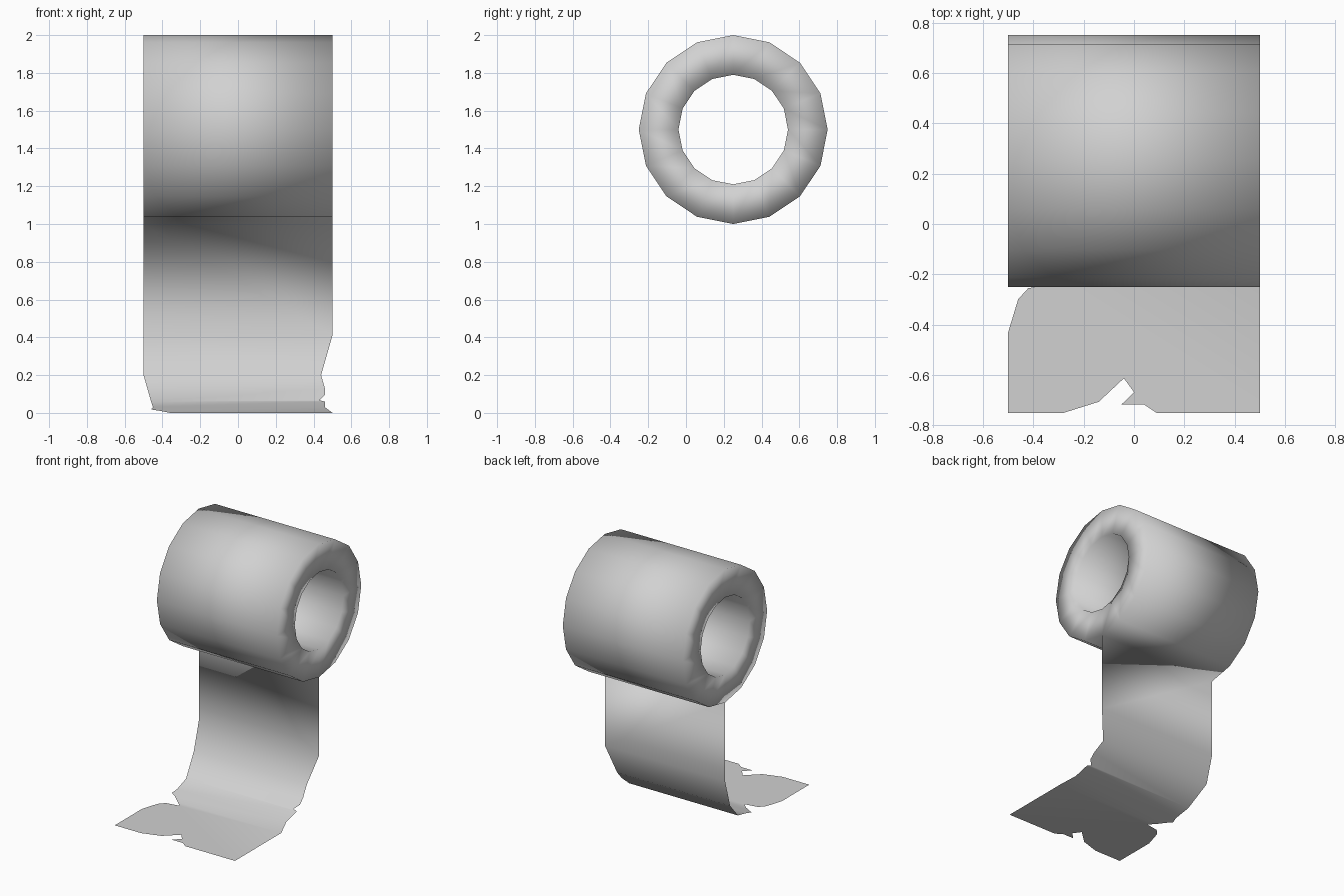
import bpy
import bmesh
from math import pi
from mathutils import Vector

cube = bpy.data.objects.get("Cube")
if cube:
    bpy.data.objects.remove(cube, do_unlink=True)

HALF_WIDTH = 0.5
CENTRE = Vector((0, 0.25, 1.5))
OUTER, INNER, SIDES = 0.5, 0.29, 16

paper = bpy.data.materials.new("paper_grey")
paper.use_nodes = True
paper.diffuse_color = (0.64, 0.64, 0.64, 1)
paper.node_tree.nodes["Principled BSDF"].inputs["Base Color"].default_value = paper.diffuse_color


def add_roll(bm):
    """Hollow roll: a rectangular section spun around the x axis."""
    section = [(-HALF_WIDTH, OUTER), (HALF_WIDTH, OUTER),
               (HALF_WIDTH, INNER), (-HALF_WIDTH, INNER)]
    verts = [bm.verts.new(CENTRE + Vector((x, 0, -r))) for x, r in section]
    edges = [bm.edges.new((verts[i], verts[(i + 1) % 4])) for i in range(4)]
    bmesh.ops.spin(bm, geom=verts + edges, cent=CENTRE, axis=(1, 0, 0),
                   angle=2 * pi, steps=SIDES)
    bmesh.ops.remove_doubles(bm, verts=bm.verts, dist=0.001)
    bmesh.ops.recalc_face_normals(bm, faces=bm.faces)


# Side profile of the hanging sheet (y, z), from the roll down to the floor
PROFILE = [(0.25, 1.0), (0.25, 0.41), (0.19, 0.2), (0.04, 0.06), (-0.2, 0), (-0.75, 0)]

# Torn outline as (x, position along the profile)
LEFT_TEAR = [(0.5, 0), (0.5, 1), (0.44, 2), (0.46, 2.5), (0.46, 2.75),
             (0.43, 2.95), (0.46, 3), (0.46, 3.5), (0.5, 4), (0.5, 5)]
RIGHT_TEAR = [(-0.5, 0), (-0.5, 1), (-0.5, 2), (-0.46, 3), (-0.45, 3.5),
              (-0.46, 3.7), (-0.42, 3.8), (-0.36, 4), (-0.32, 4.07),
              (-0.42, 4.1), (-0.46, 4.18), (-0.5, 4.42), (-0.5, 5)]
FRONT_TEAR = [(-0.28, 5), (-0.14, 4.92), (-0.04, 4.75), (0, 4.85),
              (-0.05, 4.94), (0.04, 4.94), (0.09, 5)]


def on_sheet(x, t):
    i = min(int(t), len(PROFILE) - 2)
    y, z = Vector(PROFILE[i]).lerp(Vector(PROFILE[i + 1]), t - i)
    return Vector((x, y, z))


def add_sheet(bm):
    """One flat strip per profile segment, bounded by the torn edges."""
    last = len(PROFILE) - 2
    for row in range(last + 1):
        down = [p for p in RIGHT_TEAR if row <= p[1] <= row + 1]
        up = [p for p in reversed(LEFT_TEAR) if row <= p[1] <= row + 1]
        tear = FRONT_TEAR if row == last else []
        bm.faces.new([bm.verts.new(on_sheet(*p)) for p in down + tear + up])


# Roll and loose sheet are welded so the shading flows from one to the other
bm = bmesh.new()
add_roll(bm)
add_sheet(bm)
bmesh.ops.remove_doubles(bm, verts=bm.verts, dist=0.001)
for face in bm.faces:
    face.smooth = True

mesh = bpy.data.meshes.new("paper_roll_with_sheet")
bm.to_mesh(mesh)
bm.free()
mesh.materials.append(paper)
bpy.context.collection.objects.link(bpy.data.objects.new("paper_roll_with_sheet", mesh))
